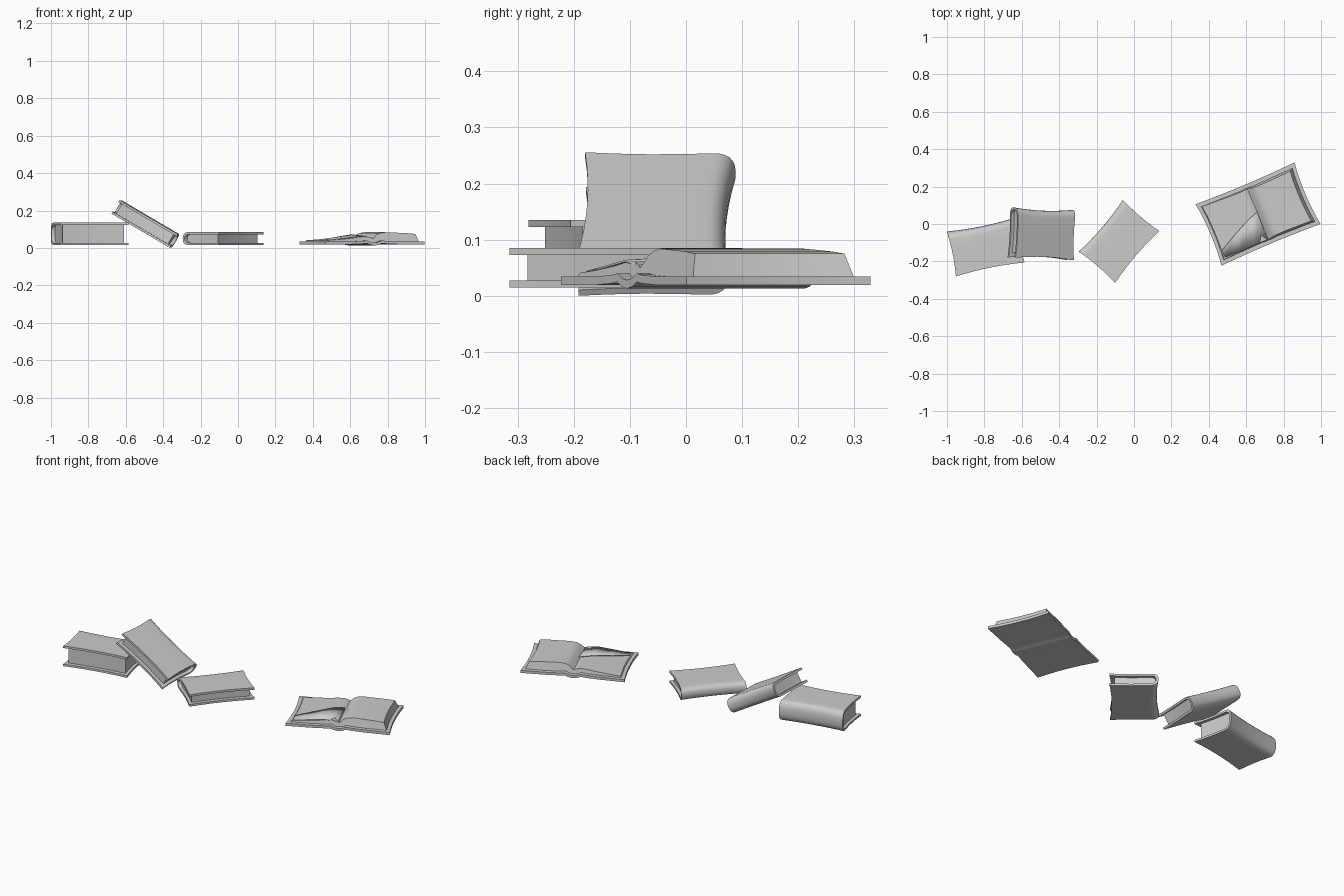
import bpy, bmesh
from math import cos, sin, pi, radians

if "Cube" in bpy.data.objects:
    bpy.data.objects.remove(bpy.data.objects["Cube"])


def sweep(name, side_a, side_b, xs, warp, loc, rot, angle=35):
    """Sweep a band between two matching (y, z) curves along local x."""
    bm = bmesh.new()
    prof = side_a + side_b[::-1]
    n, m = len(prof), len(side_a)
    rings = [[bm.verts.new(warp(x, y, z)) for y, z in prof] for x in xs]
    for r, s in zip(rings, rings[1:]):
        for i in range(n):
            bm.faces.new((r[i], r[(i + 1) % n], s[(i + 1) % n], s[i]))
    for r in (rings[0], rings[-1]):
        for i in range(m - 1):
            bm.faces.new((r[i], r[i + 1], r[n - 2 - i], r[n - 1 - i]))
    return finish(name, bm, loc, rot, angle)


def finish(name, bm, loc, rot, angle=35):
    bmesh.ops.remove_doubles(bm, verts=bm.verts, dist=1e-5)
    bmesh.ops.recalc_face_normals(bm, faces=bm.faces)
    me = bpy.data.meshes.new(name)
    bm.to_mesh(me)
    bm.free()
    ob = bpy.data.objects.new(name, me)
    bpy.context.collection.objects.link(ob)
    ob.location = loc
    ob.rotation_euler = [radians(a) for a in rot]
    bpy.ops.object.select_all(action='DESELECT')
    ob.select_set(True)
    bpy.context.view_layer.objects.active = ob
    bpy.ops.object.shade_smooth_by_angle(angle=radians(angle))
    return ob


def steps(h, n=8):
    return [-h + 2 * h * i / n for i in range(n + 1)]


def half_u(w, t, r, fore, n=6):
    """Upper half of a book outline: flat board, then rounded spine."""
    flat = [(fore + (w - r - fore) * i / 4, t) for i in range(4)]
    arc = [(w - r + r * max(sin(a), 0) ** 0.8, t * max(cos(a), 0) ** 0.8)
           for a in [pi / 2 * i / n for i in range(n + 1)]]
    return flat + arc


def mirror_z(pts):
    return [(y, -z) for y, z in pts]


def closed_book(name, length, width, thick, loc, rot):
    L, w, t, c = length / 2, width / 2, thick / 2, 0.012

    # edges pinch inwards between the flared corners
    def warp(x, y, z):
        fx, fy = (x / L) ** 2, (y / w) ** 2
        return x * (1 - 0.04 * (1 - fy)), y * (1 - 0.08 * (1 - fx)), z

    out = half_u(w, t, 0.042, -w)
    inn = half_u(w - c, t - c, 0.034, -w)
    full = [p + mirror_z(p)[-2::-1] for p in (out, inn)]
    sweep(name + "_cover", full[0], full[1], steps(L), warp, loc, rot)
    # page block
    pg = half_u(w - c - 0.002, t - c, 0.034, -w + 0.024)
    sweep(name + "_pages", pg, mirror_z(pg), steps(L - 0.018), warp, loc, rot)


closed_book("thick_book", 0.375, 0.245, 0.12, (-0.793, -0.123, 0.075), (0, 0, 11.5))
closed_book("leaning_book", 0.362, 0.268, 0.084, (-0.493, -0.052, 0.128), (0, 30.4, -2.5))
closed_book("thin_book", 0.364, 0.256, 0.07, (-0.08, -0.093, 0.05), (0, 0, 49.5))

# open book: swept along its spine, so local x runs across the spread
LOC, ROT = (0.663, 0.053, 0), (0, 0, 22.9)
H = 0.178


def spread(inset=0.0):
    # swap axes; page ends slope in towards the top
    def warp(v, u, z):
        pinch = 0.012 * (1 - (v / H) ** 2)
        k = 1 - inset * max(z - 0.034, 0)
        return u * (1 - pinch / 0.287), v * k * (0.965 + 0.035 * (u / 0.287) ** 2), z
    return warp


top = [(-.287, .034), (-.15, .034), (-.07, .037), (-.045, .04), (-.022, .031), (0, .028),
       (.022, .031), (.045, .04), (.07, .037), (.15, .034), (.287, .034)]
bottom = [(u, z - 0.015) for u, z in top]
sweep("open_book_cover", top, bottom, steps(H), spread(), LOC, ROT)

# page blocks, thick on the right and thin on the left
right = [(.0, .05), (.012, .058), (.025, .071), (.045, .08), (.075, .084), (.13, .082),
         (.2, .079), (.25, .075), (.267, .034)]
left = [(.0, .05), (-.012, .056), (-.03, .061), (-.06, .061), (-.12, .053),
        (-.2, .045), (-.262, .041), (-.267, .034)]
for name, prof in (("right_pages", right), ("left_pages", left)):
    base = [(u, 0.03) for u, z in prof[:-1]] + [prof[-1]]
    sweep(name, prof, base, steps(H - 0.022), spread(1.6), LOC, ROT)

# lifted leaf lying diagonally over the left page
ridge = [(0.0, 0.013, 0.066), (-0.07, -0.012, 0.07), (-0.16, -0.055, 0.059), (-0.255, -0.105, 0.047)]
edge = [(-0.005, -0.145, 0.052), (-0.07, -0.145, 0.062), (-0.16, -0.145, 0.052), (-0.25, -0.145, 0.042)]
bm = bmesh.new()
a, b = [[bm.verts.new(p) for p in row] for row in (ridge, edge)]
for i in range(3):
    bm.faces.new((a[i], a[i + 1], b[i + 1], b[i]))
leaf = finish("lifted_leaf", bm, LOC, ROT)
solid = leaf.modifiers.new("thickness", 'SOLIDIFY')
solid.thickness = 0.004
solid.offset = 0
